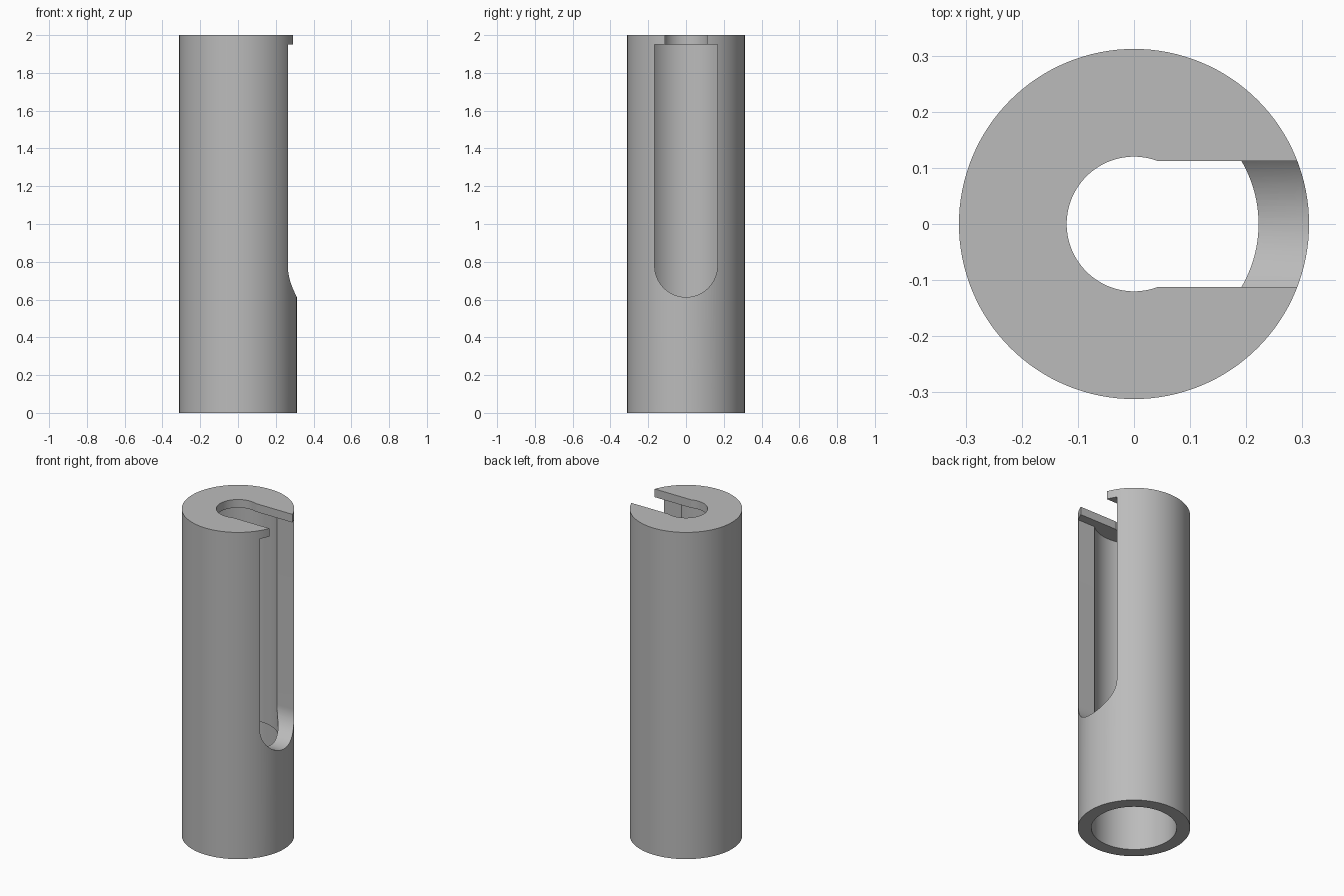
import bpy, bmesh, math

if "Cube" in bpy.data.objects:
    bpy.data.objects.remove(bpy.data.objects["Cube"], do_unlink=True)

SEGMENTS = 128
OUTER, BORE, WIDE_BORE, MOUTH = 0.312, 0.222, 0.237, 0.12
HEIGHT, LIP, STEP = 2.0, 1.95, 0.61
WINDOW, NOTCH = 0.166, 0.112

grey = bpy.data.materials.new("plain grey")
grey.use_nodes = True
colour = (0.5, 0.5, 0.5, 1)
grey.diffuse_color = colour
grey.node_tree.nodes["Principled BSDF"].inputs["Base Color"].default_value = colour


def add_object(name, bm):
    bmesh.ops.recalc_face_normals(bm, faces=bm.faces)
    mesh = bpy.data.meshes.new(name)
    bm.to_mesh(mesh)
    bm.free()
    mesh.materials.append(grey)
    obj = bpy.data.objects.new(name, mesh)
    bpy.context.collection.objects.link(obj)
    return obj


def lathe(name, profile):
    """Revolve a closed (radius, height) profile about z."""
    bm = bmesh.new()
    rings = []
    for i in range(SEGMENTS):
        a = 2 * math.pi * i / SEGMENTS
        rings.append([bm.verts.new((r * math.cos(a), r * math.sin(a), z)) for r, z in profile])
    for i, ring in enumerate(rings):
        after = rings[(i + 1) % SEGMENTS]
        for j in range(len(profile)):
            k = (j + 1) % len(profile)
            bm.faces.new((ring[j], after[j], after[k], ring[k]))
    return add_object(name, bm)


def prism(name, outline, x0, x1):
    """Extrude a (y, z) outline along x."""
    bm = bmesh.new()
    face = bm.faces.new([bm.verts.new((x0, y, z)) for y, z in outline])
    moved = bmesh.ops.extrude_face_region(bm, geom=[face])["geom"]
    bmesh.ops.translate(bm, vec=(x1 - x0, 0, 0),
                        verts=[v for v in moved if isinstance(v, bmesh.types.BMVert)])
    return add_object(name, bm)


# Hollow sleeve with a stepped bore and a thin inward lip at the top
sleeve = lathe("slotted_sleeve", [
    (OUTER, 0), (OUTER, HEIGHT), (MOUTH, HEIGHT), (MOUTH, LIP),
    (BORE, LIP), (BORE, STEP), (WIDE_BORE, STEP), (WIDE_BORE, 0)])

# Round-bottomed side window, and the narrower notch through the lip
centre = STEP + 0.003 + WINDOW
arc = [(-WINDOW * math.cos(math.pi * i / 48), centre - WINDOW * math.sin(math.pi * i / 48))
       for i in range(49)]
window = prism("window_cutter", arc + [(WINDOW, LIP), (-WINDOW, LIP)], 0.02, 0.5)
notch = prism("notch_cutter", [(-NOTCH, LIP - 0.1), (NOTCH, LIP - 0.1),
                               (NOTCH, HEIGHT + 0.1), (-NOTCH, HEIGHT + 0.1)], 0, 0.5)

bpy.context.view_layer.objects.active = sleeve
for cutter in (window, notch):
    cutter.hide_render = True
    cut = sleeve.modifiers.new(cutter.name, "BOOLEAN")
    cut.operation = "DIFFERENCE"
    cut.solver = "EXACT"
    cut.object = cutter
    bpy.ops.object.modifier_apply(modifier=cut.name)
    bpy.data.objects.remove(cutter, do_unlink=True)

# Smooth walls with crisp rims
bpy.ops.object.select_all(action="DESELECT")
sleeve.select_set(True)
bpy.ops.object.shade_smooth_by_angle(angle=math.radians(30))
